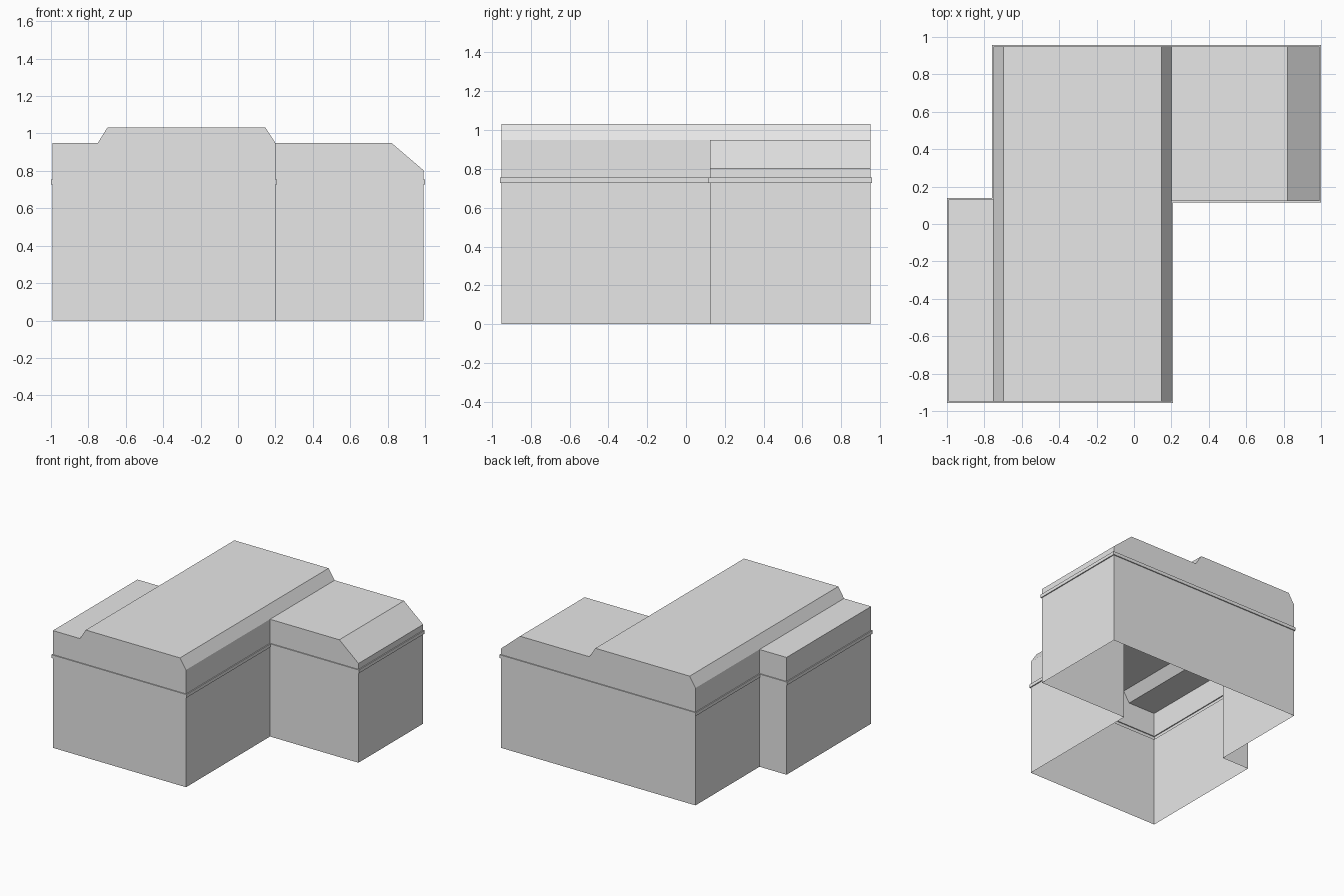
import bpy
import bmesh

cube = bpy.data.objects.get("Cube")
if cube:
    bpy.data.objects.remove(cube, do_unlink=True)

grey = bpy.data.materials.new("plain_grey")
grey.use_nodes = True
colour = (0.8, 0.8, 0.8, 1)
grey.diffuse_color = colour
grey.node_tree.nodes["Principled BSDF"].inputs["Base Color"].default_value = colour

# Key plan lines, shared by walls, trim and roof
LEFT, RIGHT, FRONT, BACK = -0.992, 0.992, -0.95, 0.95
MAIN_L, MAIN_R = -0.75, 0.2
LEFT_BACK, WING_FRONT = 0.131, 0.124
BAND_LOW, BAND_HIGH, BAND_OUT = 0.728, 0.755, 0.008
EAVE, RIDGE, LOW_EAVE = 0.949, 1.032, 0.803

# Stepped footprint, counter-clockwise
plan = [(LEFT, FRONT), (MAIN_R, FRONT), (MAIN_R, WING_FRONT), (RIGHT, WING_FRONT),
        (RIGHT, BACK), (MAIN_L, BACK), (MAIN_L, LEFT_BACK), (LEFT, LEFT_BACK)]

# Roof outline seen from the front
roof_line = [(LEFT, EAVE), (MAIN_L, EAVE), (-0.698, RIDGE), (0.146, RIDGE),
             (MAIN_R, EAVE), (0.821, EAVE), (RIGHT, LOW_EAVE)]


def finish(name, bm):
    bmesh.ops.remove_doubles(bm, verts=bm.verts, dist=0.0001)
    mesh = bpy.data.meshes.new(name)
    bm.to_mesh(mesh)
    bm.free()
    mesh.materials.append(grey)
    obj = bpy.data.objects.new(name, mesh)
    bpy.context.collection.objects.link(obj)


def face(bm, points):
    bm.faces.new([bm.verts.new(p) for p in points])


def offset(points, d):
    """Push an axis-aligned outline outwards by d."""
    result = []
    for i, (x, y) in enumerate(points):
        (px, py), (nx, ny) = points[i - 1], points[(i + 1) % len(points)]
        dx = (y - py) + (ny - y)
        dy = -(x - px) - (nx - x)
        result.append((x + (d if dx > 0 else -d), y + (d if dy > 0 else -d)))
    return result


def ring(bm, low, z0, high, z1):
    """Join two outlines with a strip of faces."""
    for i in range(len(low)):
        j = (i + 1) % len(low)
        face(bm, [(*low[i], z0), (*low[j], z0), (*high[j], z1), (*high[i], z1)])


# Hollow walls, open underneath
bm = bmesh.new()
ring(bm, plan, 0, plan, BAND_LOW)
finish("lower_walls", bm)

# Thin projecting trim band
bm = bmesh.new()
wide = offset(plan, BAND_OUT)
ring(bm, plan, BAND_LOW, wide, BAND_LOW)
ring(bm, wide, BAND_LOW, wide, BAND_HIGH)
ring(bm, wide, BAND_HIGH, plan, BAND_HIGH)
finish("trim_band", bm)

# Roof: one strip for each part of the outline
bm = bmesh.new()
for (x0, z0), (x1, z1) in zip(roof_line, roof_line[1:]):
    y0 = WING_FRONT if x0 >= MAIN_R else FRONT
    y1 = LEFT_BACK if x1 <= MAIN_L else BACK
    face(bm, [(x0, y0, z0), (x1, y0, z1), (x1, y1, z1), (x0, y1, z0)])
finish("roof", bm)

# Upper walls: gables under the roof outline, then straight sides
bm = bmesh.new()


def gable(y, outline, facing_back):
    base = [(outline[0][0], y, BAND_HIGH), (outline[-1][0], y, BAND_HIGH)]
    points = base + [(x, y, z) for x, z in reversed(outline)]
    face(bm, points[::-1] if facing_back else points)


def side(x, y0, y1, top):
    face(bm, [(x, y0, BAND_HIGH), (x, y1, BAND_HIGH), (x, y1, top), (x, y0, top)])


gable(FRONT, roof_line[:5], False)
gable(WING_FRONT, roof_line[4:], False)
gable(BACK, roof_line[1:], True)
gable(LEFT_BACK, roof_line[:2], True)
side(MAIN_R, FRONT, WING_FRONT, EAVE)
side(RIGHT, WING_FRONT, BACK, LOW_EAVE)
side(MAIN_L, BACK, LEFT_BACK, EAVE)
side(LEFT, LEFT_BACK, FRONT, EAVE)
finish("upper_walls", bm)
